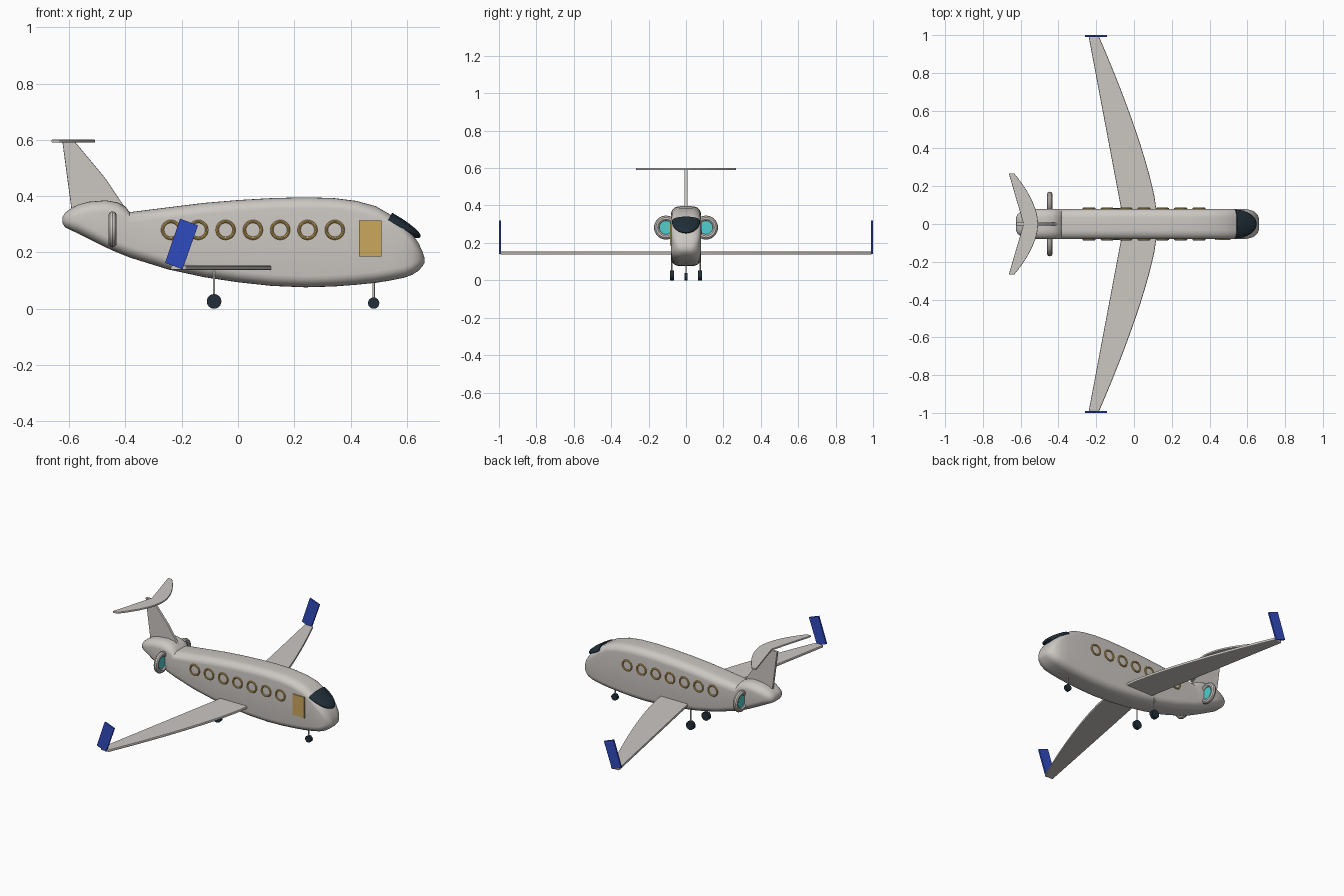
import bpy, bmesh, math
from mathutils import Matrix, Vector

start_cube = bpy.data.objects.get("Cube")
if start_cube:
    bpy.data.objects.remove(start_cube, do_unlink=True)


def make_material(name, colour):
    mat = bpy.data.materials.new(name)
    mat.use_nodes = True
    rgba = (*colour, 1)
    mat.diffuse_color = rgba
    for node in mat.node_tree.nodes:
        if node.type == 'BSDF_PRINCIPLED':
            node.inputs["Base Color"].default_value = rgba
    return mat


warm_grey = make_material("warm grey", (0.60, 0.57, 0.54))
gold = make_material("gold", (0.60, 0.39, 0.11))
blue = make_material("blue", (0.03, 0.07, 0.52))
dark_slate = make_material("dark slate", (0.015, 0.028, 0.04))
turquoise = make_material("turquoise", (0.08, 0.61, 0.61))


def finish(name, bm, mat, smooth=True):
    """Turn a bmesh into a named, coloured object."""
    bmesh.ops.recalc_face_normals(bm, faces=bm.faces)
    mesh = bpy.data.meshes.new(name)
    bm.to_mesh(mesh)
    bm.free()
    mesh.materials.append(mat)
    obj = bpy.data.objects.new(name, mesh)
    bpy.context.collection.objects.link(obj)
    if smooth:
        bpy.ops.object.select_all(action='DESELECT')
        obj.select_set(True)
        bpy.context.view_layer.objects.active = obj
        bpy.ops.object.shade_smooth_by_angle(angle=math.radians(35))
    return obj


def plate(name, outline, offset, mat, bevel=0.0):
    """Extrude a closed 3D outline along an offset vector."""
    bm = bmesh.new()
    face = bm.faces.new([bm.verts.new(p) for p in outline])
    extruded = bmesh.ops.extrude_face_region(bm, geom=[face])
    moved = [g for g in extruded["geom"] if isinstance(g, bmesh.types.BMVert)]
    bmesh.ops.translate(bm, verts=moved, vec=offset)
    obj = finish(name, bm, mat, smooth=False)
    if bevel:
        mod = obj.modifiers.new("soft edge", 'BEVEL')
        mod.width = bevel
        mod.segments = 2
    return obj


def cylinder(name, centre, radius, depth, axis, mat, sides=24):
    turn = Vector((0, 0, 1)).rotation_difference(Vector(axis)).to_matrix().to_4x4()
    bm = bmesh.new()
    bmesh.ops.create_cone(bm, cap_ends=True, segments=sides, radius1=radius, radius2=radius,
                          depth=depth, matrix=Matrix.Translation(centre) @ turn)
    return finish(name, bm, mat)


def torus(name, centre, major, minor, axis, mat, steps=32, sides=10):
    turn = Vector((0, 0, 1)).rotation_difference(Vector(axis)).to_matrix()
    bm = bmesh.new()
    rings = []
    for i in range(steps):
        a = math.tau * i / steps
        ring = []
        for j in range(sides):
            b = math.tau * j / sides
            r = major + minor * math.cos(b)
            p = Vector((r * math.cos(a), r * math.sin(a), minor * math.sin(b)))
            ring.append(bm.verts.new(turn @ p + Vector(centre)))
        rings.append(ring)
    for i in range(steps):
        here, after = rings[i], rings[(i + 1) % steps]
        for j in range(sides):
            k = (j + 1) % sides
            bm.faces.new((here[j], after[j], after[k], here[k]))
    return finish(name, bm, mat)


# Fuselage: rounded box sections (x, bottom, top, half width) lofted tail to nose
stations = [
    (-0.624, 0.305, 0.325, 0.035), (-0.615, 0.29, 0.34, 0.053), (-0.6, 0.282, 0.352, 0.063),
    (-0.57, 0.268, 0.369, 0.073), (-0.53, 0.248, 0.38, 0.08), (-0.47, 0.218, 0.385, 0.08),
    (-0.43, 0.2, 0.378, 0.08), (-0.4, 0.188, 0.363, 0.08), (-0.385, 0.182, 0.343, 0.08),
    (-0.25, 0.14, 0.36, 0.08), (-0.12, 0.112, 0.376, 0.08), (0, 0.094, 0.386, 0.08),
    (0.12, 0.081, 0.393, 0.08), (0.24, 0.076, 0.396, 0.08), (0.34, 0.079, 0.393, 0.08),
    (0.42, 0.085, 0.383, 0.08), (0.49, 0.092, 0.364, 0.08), (0.54, 0.1, 0.335, 0.08),
    (0.59, 0.11, 0.295, 0.079), (0.62, 0.121, 0.263, 0.073), (0.64, 0.134, 0.236, 0.064),
    (0.655, 0.15, 0.204, 0.047), (0.662, 0.162, 0.182, 0.03),
]
bm = bmesh.new()
sections = []
for x, low, high, half in stations:
    ry, rz = half * 0.6, min(0.04, (high - low) * 0.45)
    section = []
    for quarter in range(4):
        for step in range(7):
            a = math.pi / 2 * (quarter + step / 6)
            sy = 1 if quarter in (0, 3) else -1
            cz = high - rz if quarter < 2 else low + rz
            section.append(bm.verts.new((x, sy * (half - ry) + ry * math.cos(a),
                                         cz + rz * math.sin(a))))
    sections.append(section)
for here, after in zip(sections, sections[1:]):
    for j in range(len(here)):
        k = (j + 1) % len(here)
        bm.faces.new((here[j], after[j], after[k], here[k]))
bm.faces.new(sections[0])
bm.faces.new(sections[-1])
finish("fuselage", bm, warm_grey)

# Windscreen: half ellipsoid sloping down over the nose
bm = bmesh.new()
bmesh.ops.create_uvsphere(bm, u_segments=32, v_segments=20, radius=1)
bmesh.ops.bisect_plane(bm, geom=bm.verts[:] + bm.edges[:] + bm.faces[:],
                       plane_co=(0, 0, 0), plane_no=(-1, 0, 0), clear_outer=True)
bmesh.ops.holes_fill(bm, edges=[e for e in bm.edges if e.is_boundary])
bmesh.ops.transform(bm, verts=bm.verts, matrix=Matrix.Translation((0.535, 0, 0.318))
                    @ Matrix.Rotation(math.radians(29), 4, 'Y')
                    @ Matrix.Diagonal((0.13, 0.076, 0.026, 1)))
finish("windscreen", bm, dark_slate)


# Swept surfaces: curved leading edge, straight trailing edge, mirrored in y
def swept(name, root_y, span, lead, drop, power, trail, trail_drop, z, thick, bevel):
    steps = 14
    front, back = [], []
    for i in range(steps + 1):
        t = i / steps
        front.append((lead - drop * t ** power, root_y + (span - root_y) * t, z))
    back = [(trail - trail_drop, span, z), (trail, root_y, z)]
    half = front + back
    mirrored = [(x, -y, zz) for x, y, zz in reversed(half)]
    if root_y == 0:
        half, mirrored = half[:-1], mirrored[:-1]
        half.append((trail, 0, z))
        mirrored = mirrored[1:]
    return plate(name, half + mirrored, (0, 0, thick), warm_grey, bevel)


swept("main_wing", 0.08, 0.992, 0.118, 0.303, 1.3, -0.068, 0.172, 0.137, 0.016, 0.005)
swept("tail_plane", 0, 0.268, -0.508, 0.127, 1.8, -0.585, 0.078, 0.59, 0.011, 0.003)

# Upright fin
fin = [(-0.59, 0.34), (-0.624, 0.594), (-0.58, 0.594), (-0.474, 0.467), (-0.385, 0.335)]
plate("tail_fin", [(x, -0.008, z) for x, z in fin], (0, 0.016, 0), warm_grey, 0.003)

# Parts on both sides
winglet = [(-0.206, 0.32), (-0.142, 0.296), (-0.197, 0.14), (-0.259, 0.163)]
for side, s in (("left", 1), ("right", -1)):
    plate(side + "_winglet", [(x, s * 0.99, z) for x, z in winglet], (0, s * 0.01, 0), blue)
    hub = (-0.446, s * 0.107, 0.282)
    torus(side + "_engine_ring", hub, 0.049, 0.015, (1, 0, 0), warm_grey)
    cylinder(side + "_engine_disc", hub, 0.044, 0.012, (1, 0, 0), turquoise, 32)
    for n in range(7):
        torus(f"{side}_window_frame_{n + 1}", (-0.238 + n * 0.097, s * 0.081, 0.28),
              0.03, 0.0055, (0, 1, 0), gold, 28, 8)
    cylinder(side + "_gear_strut", (-0.085, s * 0.075, 0.09), 0.004, 0.12, (0, 0, 1), warm_grey, 12)
    cylinder(side + "_wheel", (-0.085, s * 0.075, 0.026), 0.026, 0.02, (0, 1, 0), dark_slate)

# Nose gear
cylinder("nose_gear_strut", (0.482, 0, 0.07), 0.004, 0.1, (0, 0, 1), warm_grey, 12)
cylinder("nose_wheel", (0.482, 0, 0.02), 0.02, 0.018, (0, 1, 0), dark_slate)

# Cabin door on the right side
door = [(0.43, 0.186), (0.51, 0.186), (0.51, 0.314), (0.43, 0.314)]
plate("cabin_door", [(x, -0.078, z) for x, z in door], (0, -0.008, 0), gold)
